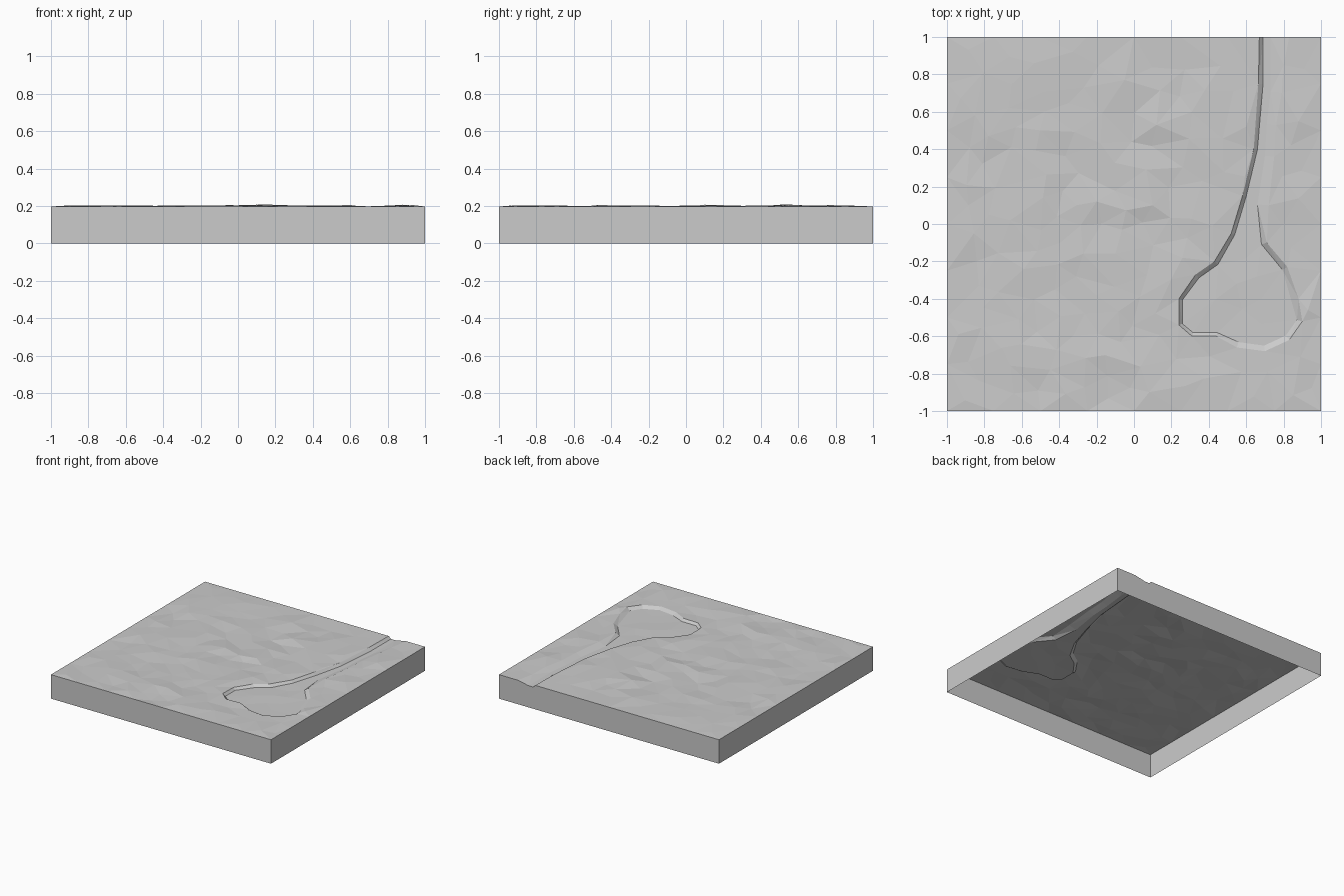
import bpy, bmesh, random
from mathutils import Vector
from mathutils.geometry import delaunay_2d_cdt

cube = bpy.data.objects.get("Cube")
if cube:
    bpy.data.objects.remove(cube)
random.seed(7)

LAND, BED = 0.197, 0.178

# Bank line, down one side of the stream, round the pond and back: x, y, slope width
bank = [(.67, 1, .02), (.665, .75, .025), (.64, .4, .02), (.58, .15, .02), (.52, -.05, .02),
        (.43, -.2, .025), (.33, -.27, .025), (.24, -.4, .02), (.24, -.54, .02), (.31, -.6, .02),
        (.44, -.6, .02), (.55, -.66, .03), (.7, -.68, .03), (.83, -.62, .03), (.9, -.52, .03),
        (.88, -.4, .04), (.82, -.23, .03), (.71, -.1, .03), (.72, .1, .06), (.75, .36, .05),
        (.76, .53, .05), (.79, .7, .06), (.8, .85, .07), (.83, 1, .1)]
crest = [Vector(p[:2]) for p in bank]


def inset(i):
    """Move a crest point towards the water by its slope width."""
    if i in (0, len(crest) - 1):
        return crest[i] + Vector((bank[i][2] * (1 if i == 0 else -1), 0))
    t = (crest[i + 1] - crest[i - 1]).normalized()
    return crest[i] + Vector((-t.y, t.x)) * bank[i][2]


def in_water(p):
    inside = False
    for a, b in zip(crest, crest[1:] + crest[:1]):
        if (a.y > p.y) != (b.y > p.y) and p.x < a.x + (b.x - a.x) * (p.y - a.y) / (b.y - a.y):
            inside = not inside
    return inside


def clear(p, others, gap):
    return all((p - q).length > gap for q in others)


foot = [inset(i) for i in range(len(crest))]
points, heights = [], []


def add(p, z):
    points.append(p)
    heights.append(z)


for p in crest:
    add(p, LAND + (random.uniform(-.002, .004) if p.y < 1 else 0))
for p in foot:
    add(p, BED)
n = len(crest)
lines = [(i, i + 1) for i in range(n - 1)] + [(n + i, n + i + 1) for i in range(n - 1)]

# Straight rim of the slab
for i in range(8):
    t = -1 + i / 4
    for p in ((t, -1), (1, t), (-t, 1), (-1, -t)):
        p = Vector(p)
        if clear(p, crest + foot, .1):
            add(p, LAND)

# Named knolls, then scattered rough ground
knolls = [(.12, .53, .209), (.1, .1, .207), (.6, .52, .205), (.88, .55, .207), (-.05, .77, .205),
          (.93, -.46, .206), (-.2, .12, .204), (-.85, .58, .203)]
for x, y, z in knolls:
    add(Vector((x, y)), z)
for _ in range(1500):
    p = Vector((random.uniform(-.95, .95), random.uniform(-.95, .95)))
    if clear(p, points, .105):
        wet = in_water(p)
        add(p, BED + random.uniform(-.002, .003) if wet
            else LAND + random.choice((-1, 1)) * random.uniform(0, .007))

# Join the points into a faceted surface
verts, _, faces, origins, _, _ = delaunay_2d_cdt(points, lines, [], 0, 1e-5)
bm = bmesh.new()
vs = [bm.verts.new((v.x, v.y, heights[o[0]] if o else LAND)) for v, o in zip(verts, origins)]
for f in faces:
    bm.faces.new([vs[i] for i in f])

# Side walls, open underneath
rim = [e for e in bm.edges if e.is_boundary]
walls = bmesh.ops.extrude_edge_only(bm, edges=rim)["geom"]
for v in walls:
    if isinstance(v, bmesh.types.BMVert):
        v.co.z = 0
bmesh.ops.recalc_face_normals(bm, faces=bm.faces)
if sum(f.normal.z for f in bm.faces) < 0:
    bmesh.ops.reverse_faces(bm, faces=bm.faces)

mesh = bpy.data.meshes.new("terrain_slab")
bm.to_mesh(mesh)
bm.free()
terrain = bpy.data.objects.new("terrain_slab", mesh)
bpy.context.collection.objects.link(terrain)

mat = bpy.data.materials.new("stone_grey")
mat.use_nodes = True
grey = (.6, .6, .6, 1)
mat.diffuse_color = grey
mat.node_tree.nodes["Principled BSDF"].inputs["Base Color"].default_value = grey
mesh.materials.append(mat)
